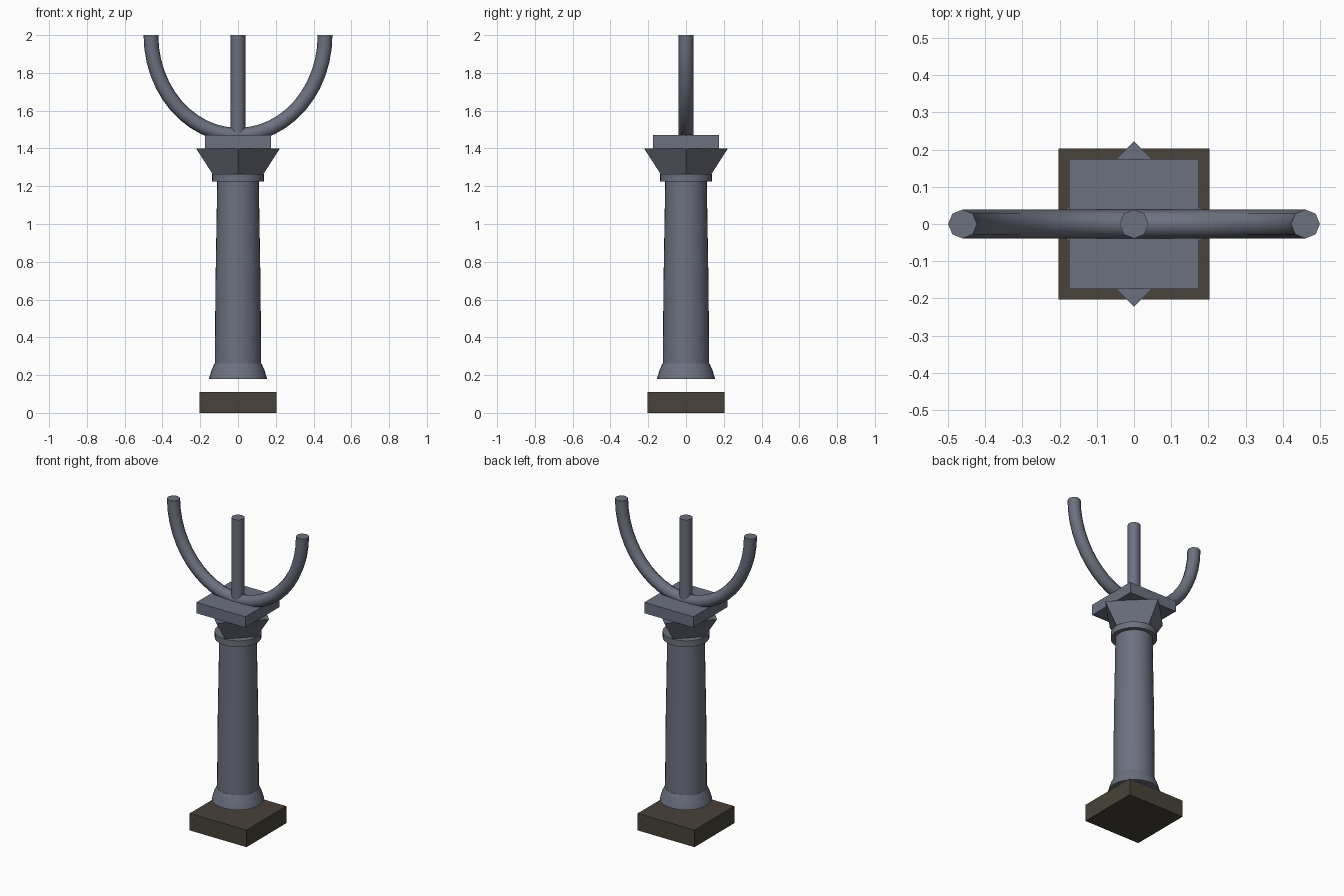
import bpy, bmesh, math
from mathutils import Vector

cube = bpy.data.objects.get("Cube")
if cube:
    bpy.data.objects.remove(cube, do_unlink=True)


def material(name, rgb):
    mat = bpy.data.materials.new(name)
    mat.use_nodes = True
    colour = (*rgb, 1.0)
    mat.diffuse_color = colour
    mat.node_tree.nodes["Principled BSDF"].inputs["Base Color"].default_value = colour
    return mat


stone = material("blue grey stone", (0.15, 0.165, 0.21))
earth = material("dark brown stone", (0.065, 0.055, 0.041))


def finish(bm, name, mat, smooth=False):
    bmesh.ops.recalc_face_normals(bm, faces=bm.faces)
    mesh = bpy.data.meshes.new(name)
    bm.to_mesh(mesh)
    bm.free()
    mesh.materials.append(mat)
    obj = bpy.data.objects.new(name, mesh)
    bpy.context.collection.objects.link(obj)
    if smooth:
        bpy.ops.object.select_all(action="DESELECT")
        obj.select_set(True)
        bpy.context.view_layer.objects.active = obj
        bpy.ops.object.shade_smooth_by_angle(angle=math.radians(50))
    return obj


def loft(name, rings, mat, smooth=False):
    """Skin a list of vertex rings and cap both ends."""
    bm = bmesh.new()
    loops = [[bm.verts.new(p) for p in ring] for ring in rings]
    for a, b in zip(loops, loops[1:]):
        for i in range(len(a)):
            j = (i + 1) % len(a)
            bm.faces.new((a[i], a[j], b[j], b[i]))
    bm.faces.new(loops[0])
    bm.faces.new(loops[-1])
    return finish(bm, name, mat, smooth)


def ring(centre, radius, sides, u=(1, 0, 0), v=(0, 1, 0), turn=0.0):
    angles = [math.tau * i / sides + turn for i in range(sides)]
    return [Vector(centre) + radius * (Vector(u) * math.cos(a) + Vector(v) * math.sin(a))
            for a in angles]


def turned(name, profile, sides, mat=stone, smooth=True, turn=0.0):
    """Upright part from (radius, height) pairs."""
    return loft(name, [ring((0, 0, z), r, sides, turn=turn) for r, z in profile], mat, smooth)


def slab(name, half, bottom, top, mat):
    corner = half * math.sqrt(2)
    return turned(name, [(corner, bottom), (corner, top)], 4, mat, False, math.pi / 4)


# Plinth, set apart below the column
slab("plinth", 0.203, 0.0, 0.11, earth)

# Column
turned("column_foot", [(0.154, 0.18), (0.141, 0.225), (0.124, 0.262)], 32)
turned("column_shaft", [(0.123, 0.255), (0.119, 0.7), (0.11, 1.23)], 32)
turned("column_collar", [(0.137, 1.225), (0.137, 1.265)], 32)

# Diamond capital and square top slab
turned("capital", [(0.135, 1.265), (0.222, 1.40)], 4, smooth=False)
slab("top_slab", 0.175, 1.40, 1.47, stone)

# Three prongs
TUBE = 0.039
turned("middle_prong", [(TUBE, 1.44), (TUBE, 2.0)], 8)

STEPS = 24
SPREAD, DROP = 0.461, 0.53
rings = []
for i in range(STEPS + 1):
    t = math.pi * (i / STEPS - 0.5)
    centre = (SPREAD * math.sin(t), 0, 2 - DROP * math.cos(t))
    tangent = Vector((SPREAD * math.cos(t), 0, DROP * math.sin(t))).normalized()
    across = Vector((0, 1, 0))
    rings.append(ring(centre, TUBE, 8, across, tangent.cross(across)))
loft("curved_prongs", rings, stone, True)
